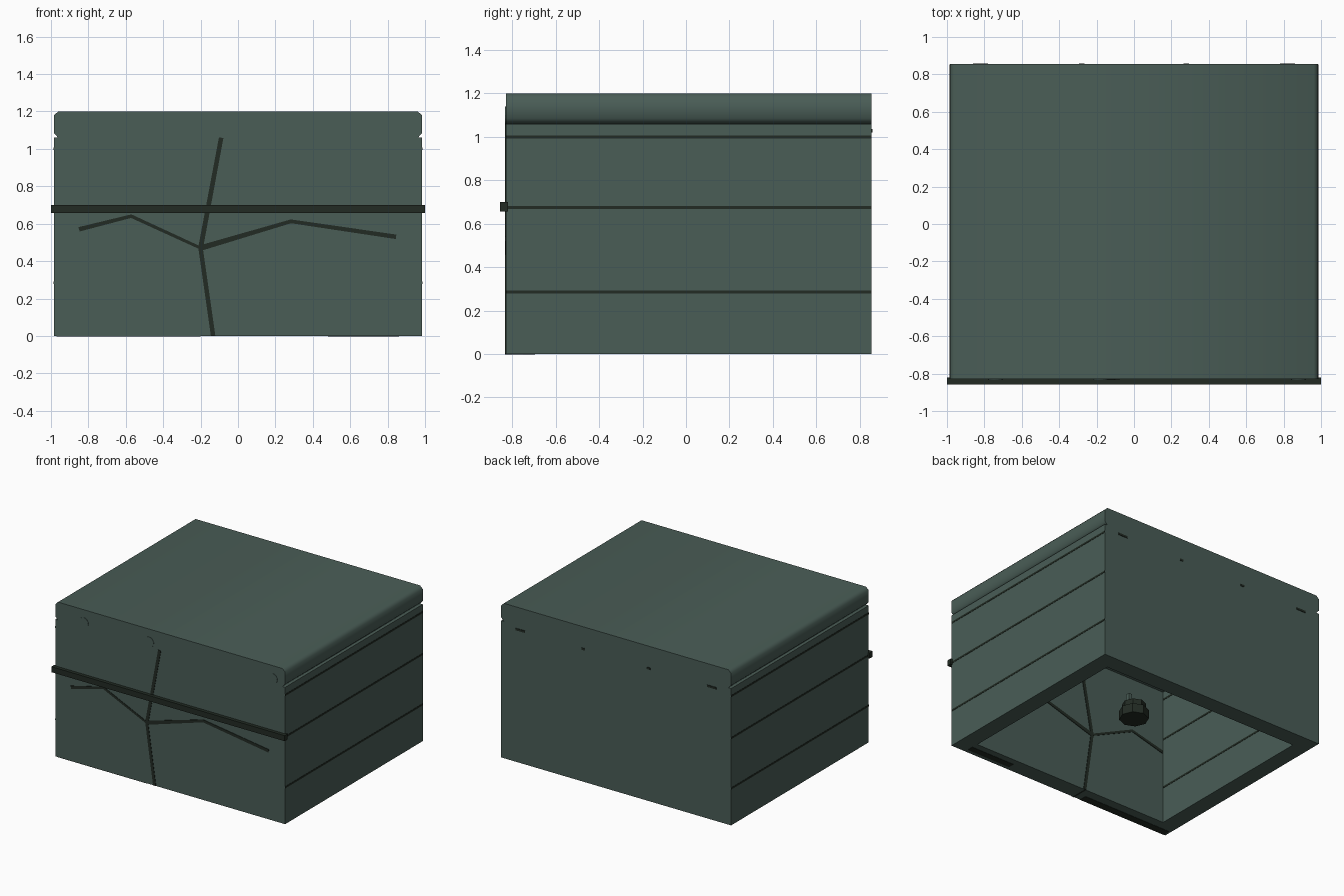
import bpy, bmesh, math
from mathutils import Vector

cube = bpy.data.objects.get("Cube")
if cube:
    bpy.data.objects.remove(cube, do_unlink=True)


def material(name, rgb):
    m = bpy.data.materials.new(name)
    m.use_nodes = True
    m.diffuse_color = (*rgb, 1)
    m.node_tree.nodes["Principled BSDF"].inputs["Base Color"].default_value = (*rgb, 1)
    return m


SLATE = material("slate green", (0.068, 0.110, 0.094))
DARK = material("dark groove green", (0.016, 0.024, 0.017))

X, FRONT, BACK, RIM, WALL = 0.985, -0.83, 0.855, 1.06, 0.13


def finish(name, bm, mat):
    bmesh.ops.recalc_face_normals(bm, faces=bm.faces[:])
    mesh = bpy.data.meshes.new(name)
    bm.to_mesh(mesh)
    bm.free()
    mesh.materials.append(mat)
    obj = bpy.data.objects.new(name, mesh)
    bpy.context.collection.objects.link(obj)
    return obj


def prism(name, outline, y0, y1, mat):
    """Extrude an (x, z) outline from y0 to y1."""
    bm = bmesh.new()
    face = bm.faces.new([bm.verts.new((x, y0, z)) for x, z in outline])
    made = bmesh.ops.extrude_face_region(bm, geom=[face])["geom"]
    moved = [v for v in made if isinstance(v, bmesh.types.BMVert)]
    bmesh.ops.translate(bm, verts=moved, vec=(0, y1 - y0, 0))
    return finish(name, bm, mat)


def block(name, x0, x1, y0, y1, z0, z1, mat):
    return prism(name, [(x0, z0), (x1, z0), (x1, z1), (x0, z1)], y0, y1, mat)


def cylinder(name, radius, depth, centre, sides, mat, along_y=False):
    bm = bmesh.new()
    bmesh.ops.create_cone(bm, cap_ends=True, segments=sides, radius1=radius,
                          radius2=radius, depth=depth)
    obj = finish(name, bm, mat)
    obj.location = centre
    if along_y:
        obj.rotation_euler.x = math.pi / 2
    return obj


# Thick walls around an open-bottomed cavity
block("front_wall", -X, X, FRONT, FRONT + WALL, 0, RIM, SLATE)
block("back_wall", -X, X, BACK - WALL, BACK, 0, RIM, SLATE)
for side, label in ((1, "left"), (-1, "right")):
    xs = sorted((side * X, side * (X - WALL)))
    block(label + "_wall", *xs, FRONT + WALL, BACK - WALL, 0, RIM, SLATE)
    # Plank seams, showing outside and inside
    for i, z in enumerate((0.285, 0.675, 1.0)):
        xs = sorted((side * (X + 0.002), side * (X - WALL - 0.002)))
        block(f"{label}_seam_{i + 1}", *xs, FRONT + 0.001, BACK - 0.001,
              z - 0.007, z + 0.007, DARK)

# Lid with softened long edges
half = [(0.962, RIM), (X, 1.085), (X, 1.178), (0.962, 1.2)]
lid = prism("lid", half + [(-x, z) for x, z in reversed(half)], FRONT, BACK, SLATE)
bpy.context.view_layer.objects.active = lid
lid.select_set(True)
bpy.ops.object.shade_smooth_by_angle(angle=math.radians(65))
lid.select_set(False)

# Front band
block("front_band", -1, 1, -0.857, -0.82, 0.657, 0.7, DARK)


# Branching cracks through the front wall
def crack(name, start, end, w0, w1):
    a, b = Vector(start), Vector(end)
    n = (b - a).normalized().orthogonal() / 2
    prism(name, [a + n * w0, b + n * w1, b - n * w1, a - n * w0],
          FRONT - 0.003, FRONT + WALL + 0.004, DARK)


node = (-0.2, 0.47)
crack("upper_crack", node, (-0.09, RIM), 0.026, 0.024)
crack("lower_crack", node, (-0.133, 0), 0.024, 0.024)
crack("right_inner_crack", node, (-0.57, 0.64), 0.016, 0.018)
crack("right_outer_crack", (-0.565, 0.642), (-0.85, 0.57), 0.018, 0.024)
crack("left_inner_crack", node, (0.28, 0.612), 0.03, 0.02)
crack("left_outer_crack", (0.275, 0.614), (0.845, 0.53), 0.02, 0.024)

# Dark patches under the front rim
block("right_base_patch", -0.97, -0.2, FRONT, FRONT + 0.06, -0.002, 0.002, DARK)
block("left_base_patch", 0.48, 0.86, FRONT + 0.03, FRONT + 0.08, -0.002, 0.002, DARK)

# Small pins on the back and low round bosses on the lid front
for i, x in enumerate((-0.82, -0.28, 0.28, 0.82)):
    w = 0.04 if abs(x) > 0.5 else 0.015
    block(f"back_pin_{i + 1}", x - w, x + w, BACK - 0.02, BACK + 0.004,
          1.02, 1.036, DARK)
for i, x in enumerate((-0.74, -0.18, 0.88)):
    cylinder(f"lid_boss_{i + 1}", 0.04, 0.02, (x, FRONT + 0.007, 1.1), 16, SLATE, True)

# Faceted knob inside the cavity
cylinder("inner_knob", 0.105, 0.07, (0, 0, 0.25), 8, DARK)
cylinder("inner_knob_collar", 0.085, 0.05, (0, 0, 0.31), 8, DARK)
block("inner_knob_loop", 0.03, 0.06, -0.015, 0.015, 0.33, 0.4, SLATE)
